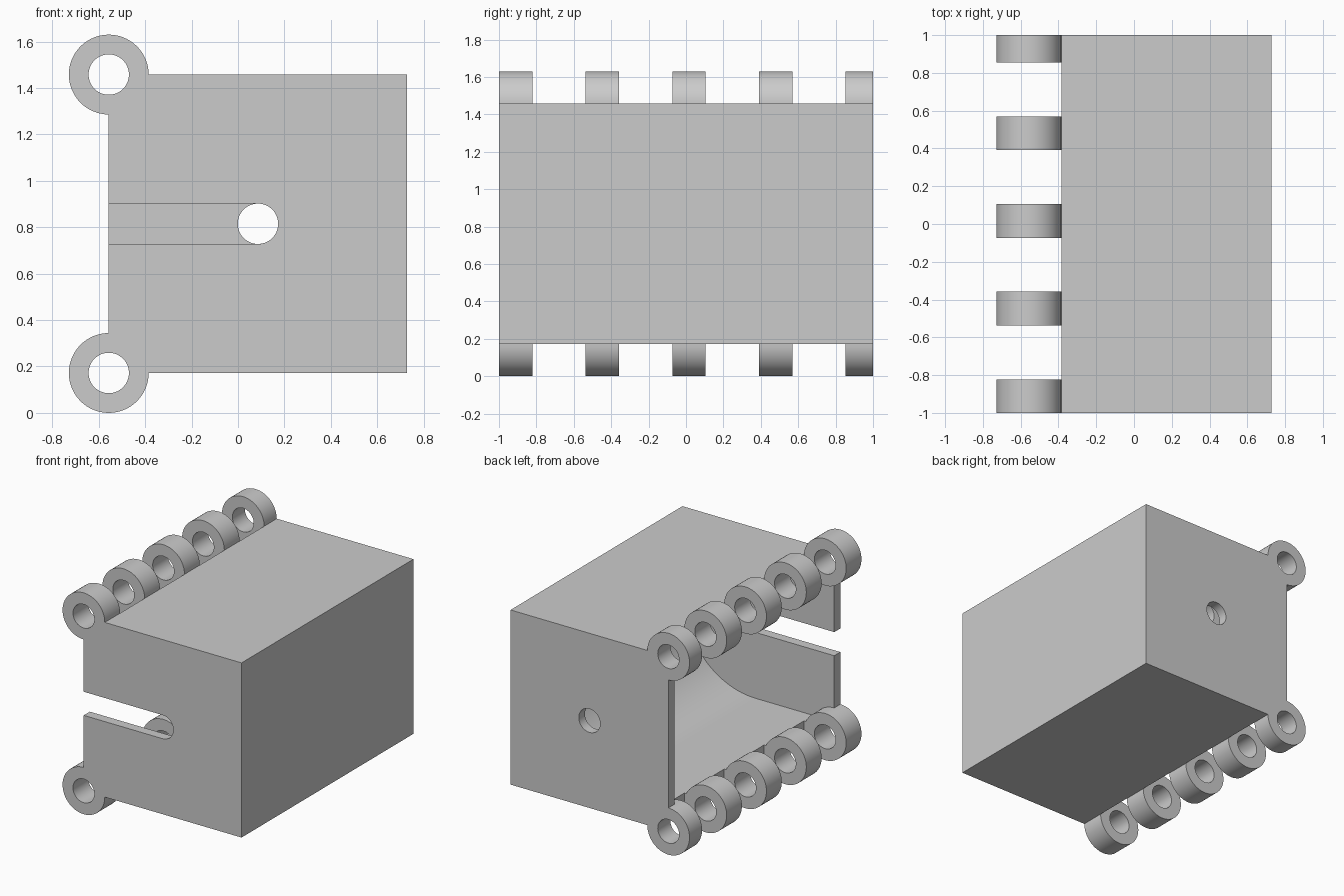
import bpy, bmesh, math

if "Cube" in bpy.data.objects:
    bpy.data.objects.remove(bpy.data.objects["Cube"], do_unlink=True)

# Main sizes
HALF = 0.643                    # half of the square section
CX, CZ = 0.086, 0.815           # centre of the section
OPEN_X = CX - HALF              # open side of the housing
LOW, HIGH = CZ - HALF, CZ + HALF
WALL = 0.071
KNUCKLE_R, BORE_R = 0.172, 0.087
KNUCKLE_W, PITCH = 0.178, 0.4635

grey = bpy.data.materials.new("plain grey")
grey.use_nodes = True
colour = (0.6, 0.6, 0.6, 1)
grey.diffuse_color = colour
grey.node_tree.nodes["Principled BSDF"].inputs["Base Color"].default_value = colour


def prism(name, profile, y0, y1):
    """Extrude an x-z profile from y0 to y1."""
    bm = bmesh.new()
    face = bm.faces.new([bm.verts.new((x, y0, z)) for x, z in profile])
    ext = bmesh.ops.extrude_face_region(bm, geom=[face])
    moved = [v for v in ext["geom"] if isinstance(v, bmesh.types.BMVert)]
    bmesh.ops.translate(bm, verts=moved, vec=(0, y1 - y0, 0))
    bmesh.ops.recalc_face_normals(bm, faces=bm.faces)
    mesh = bpy.data.meshes.new(name)
    bm.to_mesh(mesh)
    bm.free()
    mesh.materials.append(grey)
    obj = bpy.data.objects.new(name, mesh)
    bpy.context.collection.objects.link(obj)
    return obj


def rect(x0, x1, z0, z1):
    return [(x0, z0), (x1, z0), (x1, z1), (x0, z1)]


def circle(x, z, r, n=64):
    return [(x + r * math.cos(math.tau * i / n), z + r * math.sin(math.tau * i / n))
            for i in range(n)]


def open_slot(r, n=48):
    """Half round at the section centre, running out past the open side."""
    arc = [(CX + r * math.sin(math.pi * i / n), CZ - r * math.cos(math.pi * i / n))
           for i in range(n + 1)]
    return [(-1, CZ - r)] + arc + [(-1, CZ + r)]


def combine(target, tool, operation):
    mod = target.modifiers.new(operation, "BOOLEAN")
    mod.operation, mod.solver, mod.object = operation, "EXACT", tool
    bpy.context.view_layer.objects.active = target
    bpy.ops.object.modifier_apply(modifier=mod.name)
    bpy.data.objects.remove(tool, do_unlink=True)


# Housing with a round-backed cavity
housing = prism("hinged_housing", rect(OPEN_X, CX + HALF, LOW, HIGH), -1, 1)
combine(housing, prism("cavity", open_slot(HALF - WALL), -1 + WALL, 1 - WALL), "DIFFERENCE")

# Clearance notches between the knuckles
starts = [-1 + i * PITCH for i in range(5)]
for y in starts[:-1]:
    notch = prism("notch", rect(-1, OPEN_X + KNUCKLE_R, -0.5, 2), y + KNUCKLE_W, y + PITCH)
    combine(housing, notch, "DIFFERENCE")

# Hinge knuckles along both open edges, then their pin bores
for z in (LOW, HIGH):
    for y in starts:
        knuckle = prism("knuckle", circle(OPEN_X, z, KNUCKLE_R), y, min(y + KNUCKLE_W, 1))
        combine(housing, knuckle, "UNION")
    combine(housing, prism("bore", circle(OPEN_X, z, BORE_R), -1.2, 1.2), "DIFFERENCE")

# Open slot in the front wall and round hole in the back wall
combine(housing, prism("slot", open_slot(BORE_R), -1.2, -0.9), "DIFFERENCE")
combine(housing, prism("hole", circle(CX, CZ, BORE_R), 0.9, 1.2), "DIFFERENCE")

# Smooth round surfaces, sharp corners
bpy.ops.object.select_all(action="DESELECT")
housing.select_set(True)
bpy.context.view_layer.objects.active = housing
bpy.ops.object.shade_smooth_by_angle(angle=math.radians(30))
